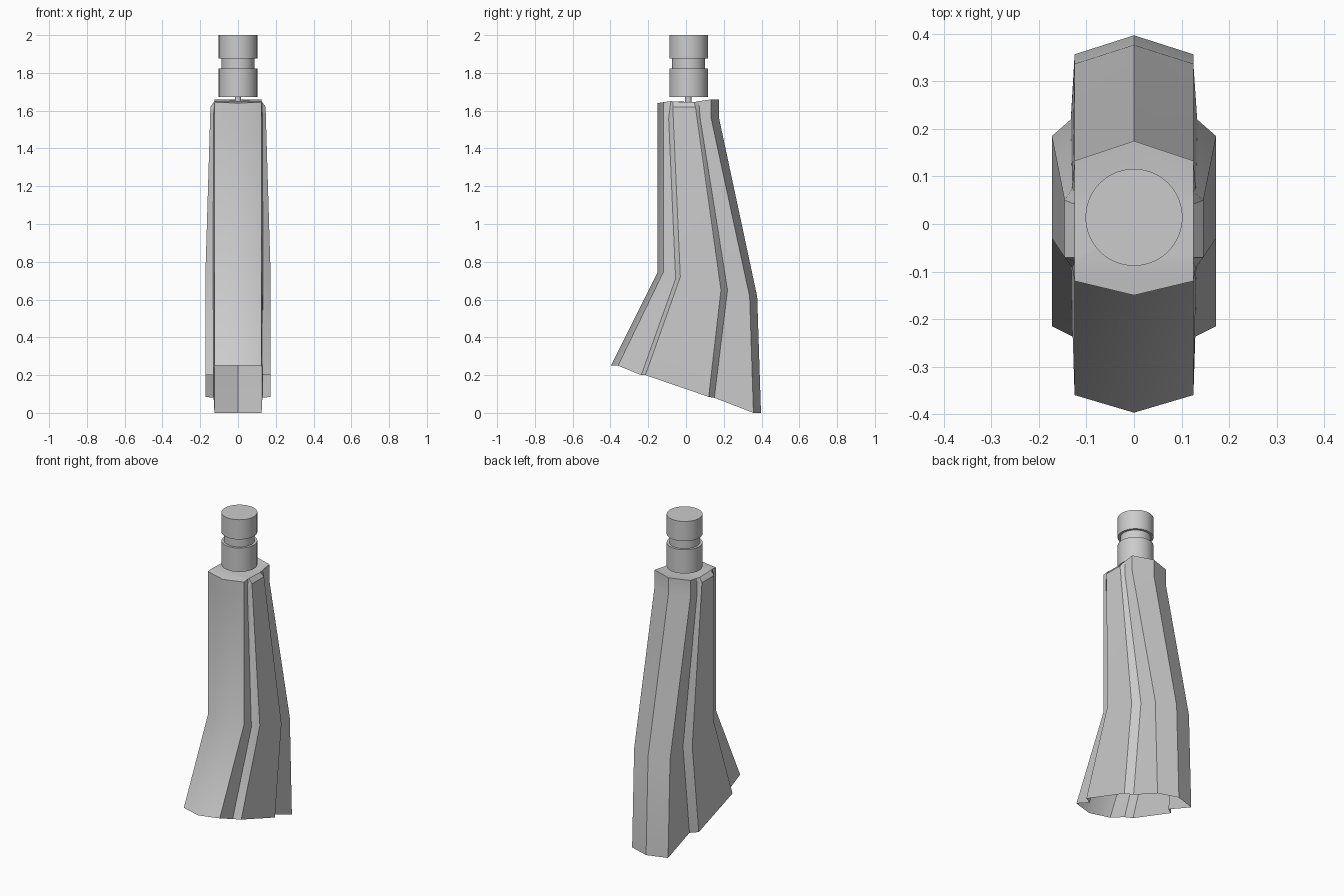
import bpy, bmesh, math

if "Cube" in bpy.data.objects:
    bpy.data.objects.remove(bpy.data.objects["Cube"])


def finish(name, bm):
    mesh = bpy.data.meshes.new(name)
    bm.to_mesh(mesh)
    bm.free()
    obj = bpy.data.objects.new(name, mesh)
    bpy.context.collection.objects.link(obj)
    bpy.ops.object.select_all(action='DESELECT')
    obj.select_set(True)
    bpy.context.view_layer.objects.active = obj
    bpy.ops.object.shade_smooth_by_angle(angle=math.radians(30))
    return obj


# Half cross-sections (x, y, z) from front centre round the right side to back centre
ROWS = [
    # slanted open bottom
    [(0, -.397, .25), (.125, -.36, .25), (.129, -.237, .2), (.173, -.215, .2),
     (.173, .12, .085), (.129, .15, .08), (.125, .357, 0), (0, .397, 0)],
    # bend
    [(0, -.15, .745), (.125, -.12, .745), (.132, -.055, .71), (.173, -.03, .72),
     (.173, .185, .65), (.133, .22, .65), (.125, .337, .615), (0, .377, .615)],
    # shoulder
    [(0, -.15, 1.56), (.125, -.12, 1.56), (.13, -.092, 1.56), (.146, -.07, 1.62),
     (.146, .05, 1.62), (.13, .075, 1.56), (.125, .133, 1.56), (0, .175, 1.56)],
    # top rim
    [(0, -.15, 1.64), (.125, -.12, 1.645), (.125, -.08, 1.65), (.125, -.07, 1.648),
     (.125, .042, 1.645), (.125, .068, 1.65), (.125, .133, 1.66), (0, .175, 1.66)],
]


def shell_body():
    bm = bmesh.new()
    rings = []
    for half in ROWS:
        full = half + [(-x, y, z) for x, y, z in half[-2:0:-1]]
        rings.append([bm.verts.new(p) for p in full])
    n = len(rings[0])
    for lower, upper in zip(rings, rings[1:]):
        for i in range(n):
            j = (i + 1) % n
            bm.faces.new((lower[i], lower[j], upper[j], upper[i]))
    # top plate in three strips
    t = rings[-1]
    for ids in ((12, 13, 0, 1, 2), (2, 3, 4, 5, 9, 10, 11, 12), (5, 6, 7, 8, 9)) \
            if n == 16 else ((12, 13, 0, 1, 2), (2, 3, 4, 5, 9, 10, 11, 12), (9, 5, 6, 7, 8)):
        bm.faces.new([t[i] for i in ids])
    return finish("handle_shell", bm)


def lathe(name, profile, y, segments=64):
    # closed turned solid from (radius, z) points
    bm = bmesh.new()
    rings = [[bm.verts.new((r * math.cos(2 * math.pi * i / segments),
                            y + r * math.sin(2 * math.pi * i / segments), z))
              for i in range(segments)] for r, z in profile]
    for a, b in zip(rings, rings[1:]):
        for i in range(segments):
            j = (i + 1) % segments
            bm.faces.new((a[i], a[j], b[j], b[i]))
    bm.faces.new(rings[0][::-1])
    bm.faces.new(rings[-1])
    return finish(name, bm)


shell_body()
# grooved knob on a thin stem
lathe("knob", [(.102, 1.672), (.102, 1.822), (.087, 1.822), (.087, 1.876),
               (.102, 1.876), (.102, 2.0)], .014)
lathe("stem", [(.017, 1.62), (.017, 1.68)], .012, 24)
